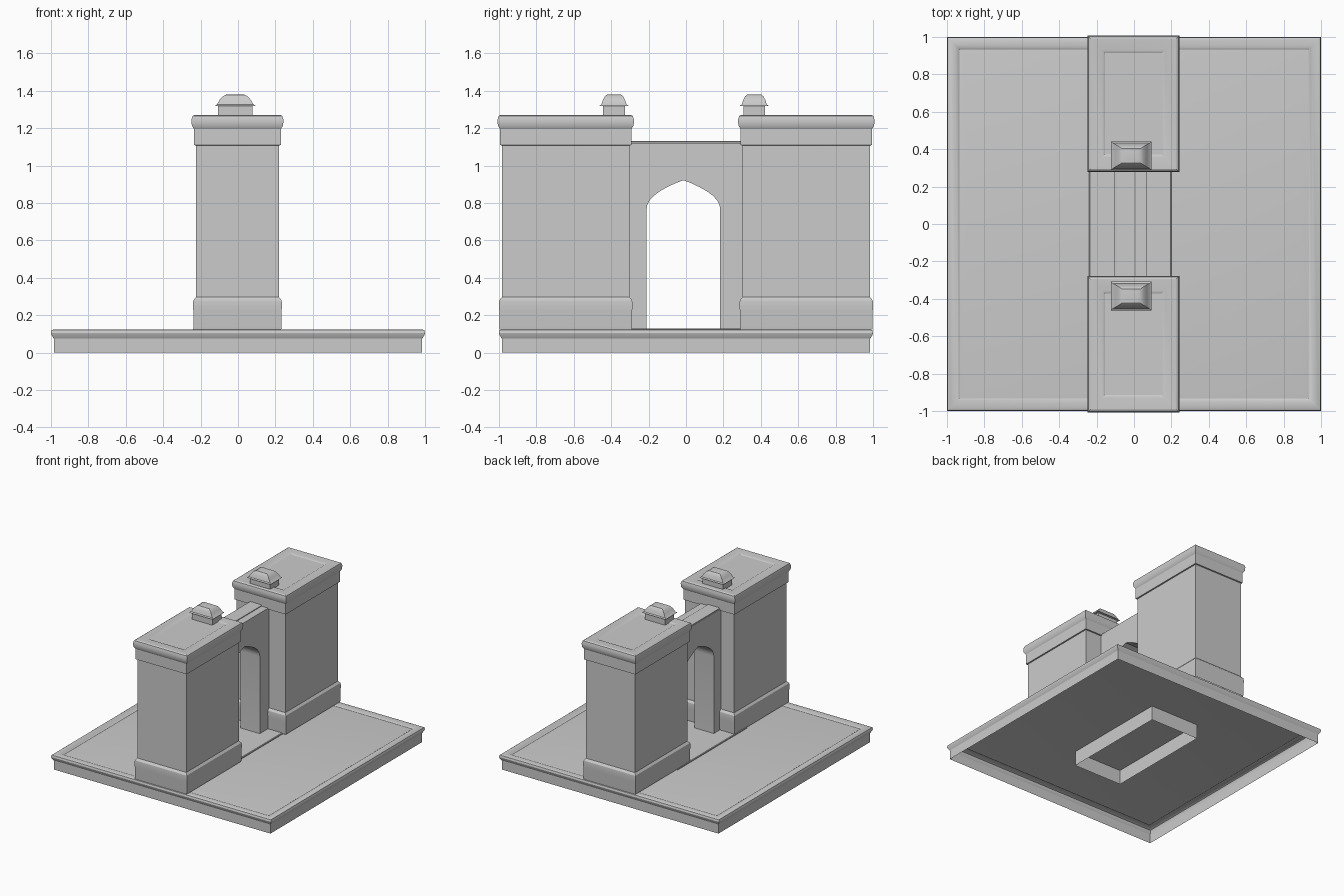
import bpy, bmesh, math

if "Cube" in bpy.data.objects:
    bpy.data.objects.remove(bpy.data.objects["Cube"])


def finish(name, bm, angle=28):
    bmesh.ops.recalc_face_normals(bm, faces=bm.faces)
    mesh = bpy.data.meshes.new(name)
    bm.to_mesh(mesh)
    bm.free()
    ob = bpy.data.objects.new(name, mesh)
    bpy.context.collection.objects.link(ob)
    bpy.ops.object.select_all(action='DESELECT')
    ob.select_set(True)
    bpy.context.view_layer.objects.active = ob
    bpy.ops.object.shade_smooth_by_angle(angle=math.radians(angle))
    return ob


def stacked_rings(name, cx, cy, rings, closed=False):
    """Skin rectangular rings (half x, half y, z) from bottom to top and cap the last."""
    bm = bmesh.new()
    prev = None
    for hx, hy, z in rings:
        ring = [bm.verts.new((cx + sx * hx, cy + sy * hy, z))
                for sx, sy in ((-1, -1), (1, -1), (1, 1), (-1, 1))]
        if prev:
            for i in range(4):
                j = (i + 1) % 4
                bm.faces.new((prev[i], prev[j], ring[j], ring[i]))
        elif closed:
            bm.faces.new(ring[::-1])
        prev = ring
    bm.faces.new(prev)
    return finish(name, bm)


def extrude_outline(name, outline, x0, x1):
    """Extrude a closed (y, z) outline along x."""
    bm = bmesh.new()
    face = bm.faces.new([bm.verts.new((x0, y, z)) for y, z in outline])
    out = bmesh.ops.extrude_face_region(bm, geom=[face])
    moved = [v for v in out['geom'] if isinstance(v, bmesh.types.BMVert)]
    bmesh.ops.translate(bm, verts=moved, vec=(x1 - x0, 0, 0))
    return finish(name, bm)


# Base slab: raised rim on top, hollow and open underneath
base = [(.985, 0), (.985, .075), (.997, .095), (1, .105), (.996, .12), (.985, .125),
        (.955, .125), (.942, .121), (.932, .114), (.90, .119)]
stacked_rings("base_slab", 0, 0, [(r, r, z) for r, z in base])

# Threshold under the gate, continuing down inside the slab as an open box
stacked_rings("threshold", -.02, 0, [(.22, .45, 0), (.22, .45, .126), (.216, .446, .13)])

# Tower profile: offset from the body face, height
tower = [(.012, .125), (.014, .14), (.014, .225), (.017, .25), (.014, .28), (.0, .297),
         (.0, 1.108), (.010, 1.11), (.010, 1.195), (.022, 1.215), (.024, 1.245),
         (.018, 1.265), (.008, 1.271), (-.055, 1.27), (-.07, 1.262)]
# Roof ornament: half x, half y, height
ornament = [(.108, .077, 1.32), (.098, .067, 1.327), (.083, .059, 1.352),
            (.066, .049, 1.371), (.05, .038, 1.379), (.03, .022, 1.381)]

for side, label in ((-1, "front"), (1, "back")):
    stacked_rings(label + "_tower", -.003, side * .643,
                  [(.222 + d, .341 + d, z) for d, z in tower])
    cy = side * .375 - .01
    stacked_rings(label + "_ornament_neck", -.015, cy,
                  [(.092, .058, 1.255), (.092, .058, 1.322)])
    stacked_rings(label + "_ornament_cap", -.015, cy, ornament, closed=True)

# Gate wall with a pointed four-centred arch
mid = -.014
half_arch = [(.197, .13), (.197, .765), (.193, .79), (.18, .815), (.157, .84),
             (.125, .864), (.085, .886), (.04, .907)]
arch = [(mid - y, z) for y, z in half_arch] + [(mid, .922)]
arch += [(mid + y, z) for y, z in reversed(half_arch)]
outline = [(.32, .13), (.32, 1.12), (-.32, 1.12), (-.32, .13)] + arch
extrude_outline("gate_wall", outline, -.105, .07)

# Coping strip along the top of the gate wall
stacked_rings("gate_coping", -.045, 0,
              [(.055, .31, 1.115), (.055, .31, 1.126), (.047, .31, 1.131)])
